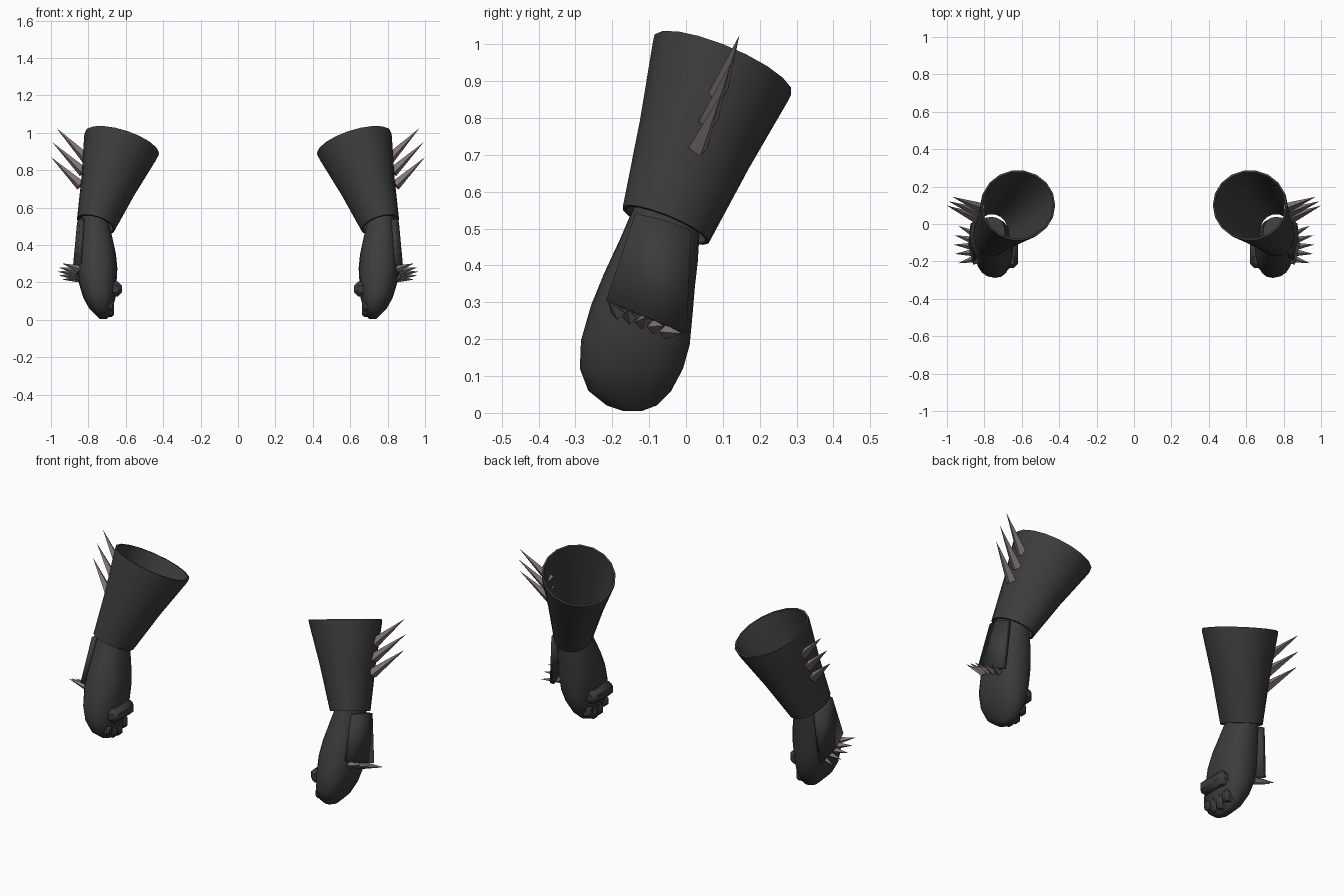
import bpy, bmesh, math
from mathutils import Vector

if "Cube" in bpy.data.objects:
    bpy.data.objects.remove(bpy.data.objects["Cube"])


def mat(name, col):
    m = bpy.data.materials.new(name)
    m.diffuse_color = (*col, 1)
    m.use_nodes = True
    m.node_tree.nodes["Principled BSDF"].inputs["Base Color"].default_value = m.diffuse_color
    return m


LEATHER = mat("dark leather", (0.045, 0.045, 0.045))
METAL = mat("dull spike metal", (0.22, 0.18, 0.18))


def finish(name, bm, material, smooth=True, bevel=0):
    """Turn a bmesh into an object, mirrored across x = 0 for the other hand."""
    bmesh.ops.recalc_face_normals(bm, faces=bm.faces)
    me = bpy.data.meshes.new(name)
    bm.to_mesh(me)
    bm.free()
    me.materials.append(material)
    ob = bpy.data.objects.new(name, me)
    bpy.context.collection.objects.link(ob)
    bpy.ops.object.select_all(action='DESELECT')
    ob.select_set(True)
    bpy.context.view_layer.objects.active = ob
    if smooth:
        bpy.ops.object.shade_smooth_by_angle(angle=math.radians(40))
    if bevel:
        b = ob.modifiers.new("bevel", 'BEVEL')
        b.width, b.segments = bevel, 1
    mirror = ob.modifiers.new("mirror", 'MIRROR')
    mirror.use_mirror_merge = False
    return ob


def loft(bm, rings, n, power=2, closed=False):
    """Skin rings of (cx, cy, cz, rx, ry, tilt); tilt leans each ring's plane."""
    loops = []
    for cx, cy, cz, rx, ry, tilt in rings:
        loop = []
        for i in range(n):
            a = 2 * math.pi * i / n
            c, s = math.cos(a), math.sin(a)
            dx = math.copysign(abs(c) ** (2 / power), c) * rx
            dy = math.copysign(abs(s) ** (2 / power), s) * ry
            loop.append(bm.verts.new((cx + dx, cy + dy, cz + tilt * (0.28 * dx - 0.39 * dy))))
        loops.append(loop)
    pairs = list(zip(loops, loops[1:])) + ([(loops[-1], loops[0])] if closed else [])
    for a, b in pairs:
        for i in range(n):
            j = (i + 1) % n
            bm.faces.new((a[i], a[j], b[j], b[i]))
    if not closed:
        bm.faces.new(loops[0])
        bm.faces.new(loops[-1])


# Flared open cuff with thin walls
bottom, top = Vector((0.76, -0.055, 0.51)), Vector((0.62, 0.1, 0.945))


def cuff_ring(t, rx, ry):
    return (*bottom.lerp(top, t), rx, ry, 1)


bm = bmesh.new()
loft(bm, [cuff_ring(0, 0.101, 0.118), cuff_ring(0.5, 0.146, 0.150),
          cuff_ring(0.96, 0.197, 0.186), cuff_ring(1, 0.199, 0.188),
          cuff_ring(1, 0.189, 0.178), cuff_ring(0.5, 0.136, 0.140),
          cuff_ring(0, 0.091, 0.108)], 18, closed=True)
finish("cuff", bm, LEATHER)

# Wrist and closed fist: z, x range, y range, tilt
sections = [(0.005, 0.70, 0.74, -0.17, -0.12, 0), (0.02, 0.685, 0.755, -0.215, -0.08, 0),
            (0.06, 0.67, 0.795, -0.265, -0.04, 0), (0.12, 0.655, 0.828, -0.288, -0.008, 0),
            (0.19, 0.65, 0.85, -0.285, 0.010, 0.1), (0.28, 0.645, 0.86, -0.258, 0.018, 0.2),
            (0.36, 0.652, 0.855, -0.222, 0.024, 0.4), (0.44, 0.668, 0.845, -0.18, 0.032, 0.7),
            (0.54, 0.69, 0.835, -0.135, 0.038, 1)]
bm = bmesh.new()
loft(bm, [((x0 + x1) / 2, (y0 + y1) / 2, z, (x1 - x0) / 2, (y1 - y0) / 2, t)
          for z, x0, x1, y0, y1, t in sections], 20, power=2.3)
finish("fist", bm, LEATHER)


def box(bm, x0, x1, y0, y1, z0, z1):
    r = bmesh.ops.create_cube(bm, size=1)
    for v in r["verts"]:
        v.co = ((x0 + x1) / 2 + v.co.x * (x1 - x0), (y0 + y1) / 2 + v.co.y * (y1 - y0),
                (z0 + z1) / 2 + v.co.z * (z1 - z0))


# Thumb folded across the palm
bm = bmesh.new()
box(bm, 0.62, 0.74, -0.235, -0.05, 0.125, 0.205)
finish("thumb", bm, LEATHER, bevel=0.022)

# Four fingertips curled in under the thumb
bm = bmesh.new()
for y, z in ((-0.222, 0.05), (-0.174, 0.02), (-0.126, 0.015), (-0.078, 0.04)):
    box(bm, 0.662, 0.74, y - 0.023, y + 0.023, z, 0.105)
finish("fingertips", bm, LEATHER, bevel=0.012)

# Curved plate on the back of the hand
bm = bmesh.new()
upper = [(0.832, -0.135, 0.54), (0.848, -0.06, 0.522), (0.842, 0.014, 0.495)]
lower = [(0.848, -0.215, 0.302), (0.872, -0.11, 0.26), (0.862, 0.0, 0.215)]
u, l = [[bm.verts.new(p) for p in row] for row in (upper, lower)]
for i in range(2):
    bm.faces.new((u[i], u[i + 1], l[i + 1], l[i]))
plate = finish("hand_plate", bm, LEATHER)
solid = plate.modifiers.new("thickness", 'SOLIDIFY')
solid.thickness, solid.offset = 0.025, 0
plate.modifiers.move(1, 0)


def spike(bm, base, tip, r):
    """Four-sided spike from base to tip."""
    base, tip = Vector(base), Vector(tip)
    d = tip - base
    m = d.to_track_quat('Z', 'Y').to_matrix().to_4x4()
    m.translation = (base + tip) / 2
    bmesh.ops.create_cone(bm, cap_ends=True, segments=4, radius1=r, radius2=0,
                          depth=d.length, matrix=m)


# Three long spikes on the cuff
bm = bmesh.new()
for base, tip in (((0.815, 0.085, 0.865), (0.97, 0.145, 1.025)),
                  ((0.828, 0.06, 0.79), (0.993, 0.122, 0.95)),
                  ((0.842, 0.032, 0.718), (1.0, 0.098, 0.87))):
    spike(bm, base, tip, 0.028)
finish("cuff_spikes", bm, METAL, smooth=False)

# Fan of five short knuckle spikes
bm = bmesh.new()
for i in range(5):
    k = i / 4
    bulge = 1 - (2 * k - 1) ** 2
    spike(bm, (0.85 + 0.015 * bulge, -0.185 + 0.13 * k, 0.272 - 0.052 * k),
          (0.94 + 0.025 * bulge, -0.21 + 0.2 * k, 0.302 - 0.087 * k), 0.02)
finish("knuckle_spikes", bm, METAL, smooth=False)
